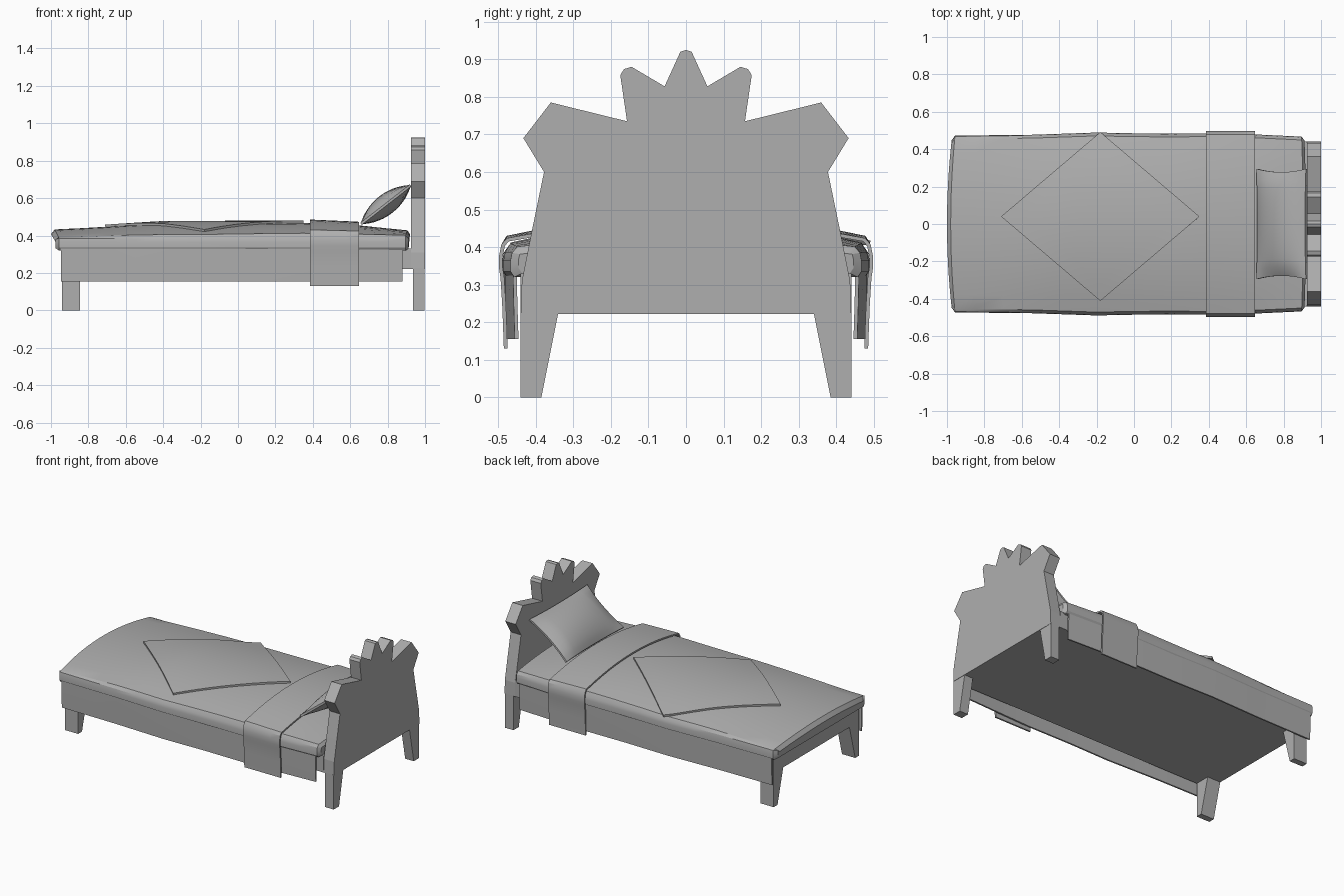
import bpy, bmesh, math

if "Cube" in bpy.data.objects:
    bpy.data.objects.remove(bpy.data.objects["Cube"])

GREY = bpy.data.materials.new("mid_grey")
GREY.diffuse_color = (.43, .43, .43, 1)
GREY.use_nodes = True
GREY.node_tree.nodes["Principled BSDF"].inputs["Base Color"].default_value = GREY.diffuse_color


def lerp(table, x):
    for (a, p), (b, q) in zip(table, table[1:]):
        if x <= b:
            return p + (q - p) * max(0, (x - a) / (b - a))
    return table[-1][1]


# Blanket surface: centre height, edge height and half width along the bed
CENTRE = [(-1, .43), (-.7, .447), (-.4, .466), (.35, .468), (.64, .455), (.92, .425)]
EDGE = [(-1, .385), (-.5, .402), (.4, .412), (.92, .398)]
WIDTH = [(-1, .472), (-.55, .477), (-.2, .489), (.1, .483), (.5, .486), (.92, .466)]


def crown(x, y):
    t = min(1, abs(y) / .47)
    c = lerp(CENTRE, x)
    return c - (c - lerp(EDGE, x)) * t ** 2


def make(name, verts, faces, smooth=True, thick=0):
    bm = bmesh.new()
    vs = [bm.verts.new(v) for v in verts]
    for f in faces:
        bm.faces.new([vs[i] for i in f])
    bmesh.ops.recalc_face_normals(bm, faces=bm.faces)
    me = bpy.data.meshes.new(name)
    bm.to_mesh(me)
    bm.free()
    me.materials.append(GREY)
    ob = bpy.data.objects.new(name, me)
    bpy.context.collection.objects.link(ob)
    bpy.ops.object.select_all(action='DESELECT')
    ob.select_set(True)
    bpy.context.view_layer.objects.active = ob
    if thick:
        m = ob.modifiers.new("thickness", 'SOLIDIFY')
        m.thickness, m.offset = thick, 0
        bpy.ops.object.modifier_apply(modifier=m.name)
    if smooth:
        bpy.ops.object.shade_smooth_by_angle(angle=math.radians(25))
    return ob


def grid_mesh(name, rows, closed=False, thick=0):
    n = len(rows[0])
    faces = [(r * n + i, r * n + (i + 1) % n, (r + 1) * n + (i + 1) % n, (r + 1) * n + i)
             for r in range(len(rows) - 1) for i in range(n if closed else n - 1)]
    if closed:
        faces += [tuple(range(n)), tuple(range((len(rows) - 1) * n, len(rows) * n))]
    return make(name, [p for r in rows for p in r], faces, thick=thick)


def slab(name, profile, x0, x1):
    n = len(profile)
    verts = [(x, y, z) for x in (x0, x1) for y, z in profile]
    faces = [tuple(range(n)), tuple(range(n, 2 * n))]
    faces += [(i, (i + 1) % n, n + (i + 1) % n, n + i) for i in range(n)]
    return make(name, verts, faces, False)


# Headboard with scalloped crest
half = [(.015, .92), (.057, .828), (.145, .88), (.165, .874), (.175, .858), (.157, .735),
        (.36, .785), (.433, .69), (.378, .6), (.41, .445), (.437, .31), (.44, .222)]
slab("headboard", [(0, .925)] + half + [(-y, z) for y, z in reversed(half)], .925, 1.0)

# Tapered legs at both ends
for s, side in ((1, "left"), (-1, "right")):
    slab("head_leg_" + side, [(s * y, z) for y, z in
         [(.44, .0), (.44, .225), (.34, .225), (.385, 0)]], .936, .998)
    slab("foot_leg_" + side, [(s * y, z) for y, z in
         [(.44, .0), (.44, .225), (.34, .225), (.4, 0)]], -.94, -.845)

# Bed base
slab("bed_base", [(-.44, .222), (.44, .222), (.44, .33), (-.44, .33)], -.94, .926)

# Mattress with crowned top and bowed, bevelled ends
YS = [-1 + i / 6 for i in range(13)]


def ring(x, inset, bow):
    w = lerp(WIDTH, x) - inset
    lo = .32 + inset * .5
    pts = [(w - .01, lo), (w, lo + .015), (w, .365), (w - .004, .385 - inset * .2)]
    sec = [(-y, z) for y, z in pts]
    sec += [(t * (w - .018), crown(x, t * (w - .018)) - inset) for t in YS]
    sec += list(reversed(pts))
    return [(x + bow * (1 - (y / .49) ** 2), y, z) for y, z in sec]


rows = [ring(-.97, .025, -.03), ring(-.955, 0, -.025)]
rows += [ring(x, 0, 0) for x in (-.85, -.7, -.55, -.4, -.2, 0, .2, .35, .5, .64, .78)]
rows += [ring(.895, 0, .01), ring(.91, .02, .01)]
grid_mesh("mattress", rows, True)

# Side drapes hanging below the mattress lip
for s, side in ((1, "left"), (-1, "right")):
    rows = []
    for x in (-.945, -.7, -.55, -.2, .1, .4, .65, .88):
        w = lerp(WIDTH, x) - (.008 if x < .6 else .012)
        rows.append([(x, s * (w - d), z) for d, z in ((0, .345), (.002, .25), (.005, .155))])
    grid_mesh("side_drape_" + side, rows, thick=.01)

# Folded-over sheet band
rows = []
for x in (.385, .45, .52, .58, .648):
    pts = [(.48, .13), (.484, .24), (.489, .32), (.493, .345), (.493, .375), (.487, .405)]
    sec = [(-y, z) for y, z in pts]
    sec += [(t * .475, crown(x, t * .475) + .014) for t in YS]
    sec += list(reversed(pts))
    rows.append([(x, y, z) for y, z in sec])
grid_mesh("sheet_fold", rows, thick=.01)

# Diamond patch lying on the blanket
rows = []
for i in range(11):
    row = []
    for j in range(11):
        u, v = i / 10, j / 10
        x, y = -.71 + .53 * (u + v), .04 + .45 * (u - v)
        row.append((x, y, crown(x, y) + .005))
    rows.append(row)
grid_mesh("diamond_patch", rows, thick=.014)

# Pillow leaning on the headboard
N = 12
ax, az, L = .79, .565, .168
dx, dz = .79, .613
verts, faces = [], []
M = (N + 1) ** 2
for s in (1, -1):
    base = len(verts)
    for i in range(N + 1):
        for j in range(N + 1):
            u, v = 2 * i / N - 1, 2 * j / N - 1
            h = s * (.006 + .05 * (1 - u * u) ** .9 * (1 - v * v) ** .5)
            a = L * u * (1 - .04 * (1 - v * v))
            y = .295 * v * (1 - .06 * (1 - u * u))
            verts.append((ax + a * dx - h * dz, y, az + a * dz + h * dx))
    for i in range(N):
        for j in range(N):
            k = base + i * (N + 1) + j
            faces.append((k, k + 1, k + N + 2, k + N + 1))
for i in range(N):
    for a, b in ((i, i + 1), (N * (N + 1) + i, N * (N + 1) + i + 1),
                 (i * (N + 1), (i + 1) * (N + 1)), (i * (N + 1) + N, (i + 1) * (N + 1) + N)):
        faces.append((a, b, M + b, M + a))
make("pillow", verts, faces)
